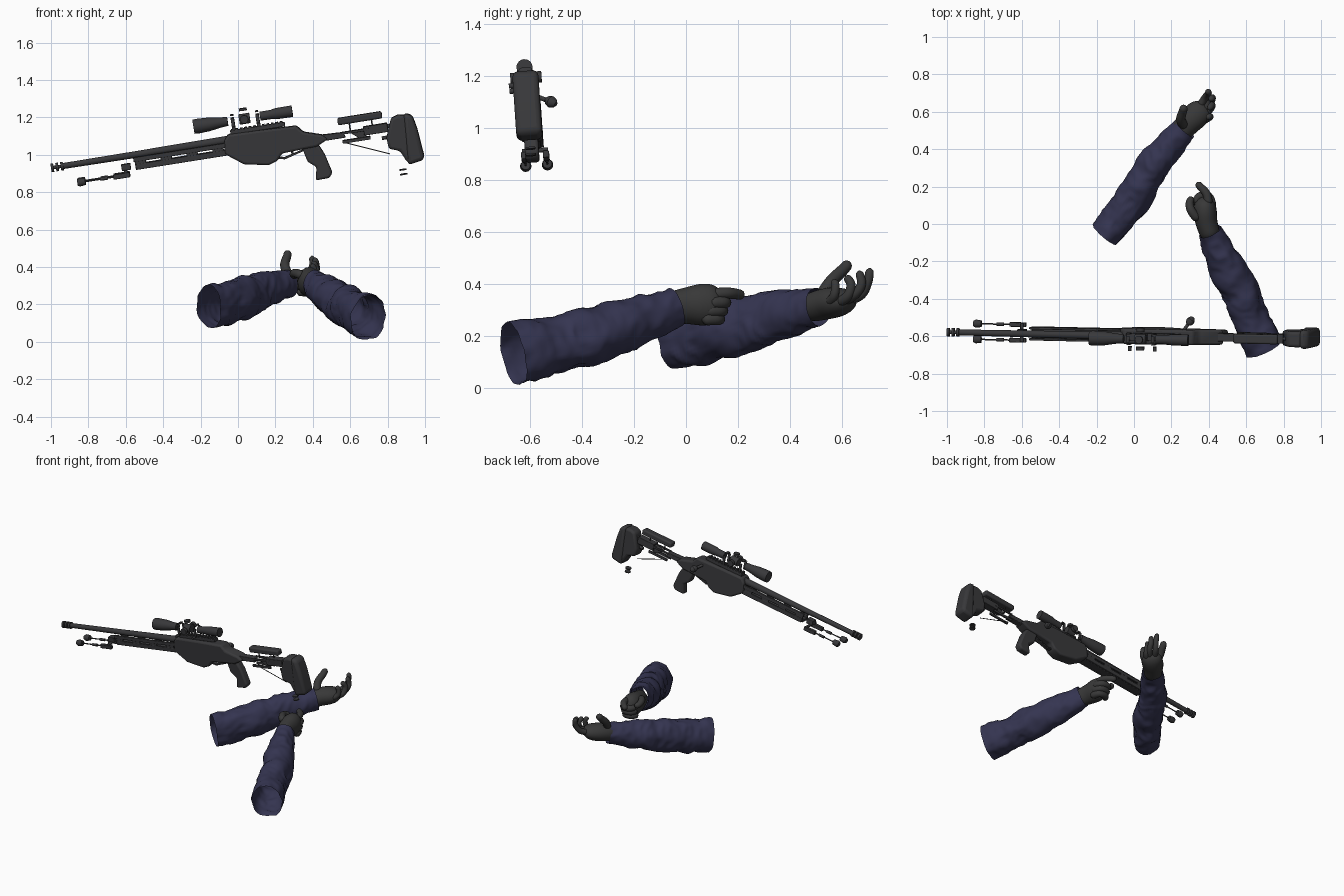
import bpy, bmesh, math
from mathutils import Vector, Matrix, noise

if "Cube" in bpy.data.objects:
    bpy.data.objects.remove(bpy.data.objects["Cube"])


def material(name, colour):
    mat = bpy.data.materials.new(name)
    mat.use_nodes = True
    mat.diffuse_color = (*colour, 1)
    mat.node_tree.nodes["Principled BSDF"].inputs["Base Color"].default_value = (*colour, 1)
    return mat


GUN = material("gunmetal", (.04, .04, .043))
GLOVE = material("glove charcoal", (.04, .04, .04))
CLOTH = material("navy cloth", (.035, .035, .082))

# Rifle frame: local x runs along the barrel, local z is up from the bore
RIFLE = (Matrix.Translation((0, -.6, 1.088)) @ Matrix.Rotation(-.022, 4, "Z")
         @ Matrix.Rotation(-.157, 4, "Y") @ Matrix.Rotation(.07, 4, "X"))
WORLD = Matrix.Identity(4)


def finish(name, bm, mat, frame, angle=35, bevel=0):
    bmesh.ops.recalc_face_normals(bm, faces=bm.faces)
    bm.transform(frame)
    mesh = bpy.data.meshes.new(name)
    bm.to_mesh(mesh)
    bm.free()
    mesh.materials.append(mat)
    mesh.shade_smooth()
    mesh.set_sharp_from_angle(angle=math.radians(angle))
    obj = bpy.data.objects.new(name, mesh)
    bpy.context.collection.objects.link(obj)
    if bevel:
        mod = obj.modifiers.new("edge_bevel", "BEVEL")
        mod.width, mod.segments = bevel, 3


def prism(name, outline, half, bevel=.004, y=0):
    """Side outline in rifle space, extruded across its width."""
    bm = bmesh.new()
    face = bm.faces.new([bm.verts.new((u, y - half, w)) for u, w in outline])
    grown = bmesh.ops.extrude_face_region(bm, geom=[face])["geom"]
    bmesh.ops.translate(bm, vec=(0, 2 * half, 0),
                        verts=[v for v in grown if isinstance(v, bmesh.types.BMVert)])
    finish(name, bm, GUN, RIFLE, bevel=bevel)


def box(name, u, w, half, bevel=.003, y=0):
    prism(name, [(u[0], w[0]), (u[1], w[0]), (u[1], w[1]), (u[0], w[1])], half, bevel, y)


def skin(bm, rings, cap):
    for a, b in zip(rings, rings[1:]):
        for i in range(len(a)):
            j = (i + 1) % len(a)
            bm.faces.new((a[i], a[j], b[j], b[i]))
    if cap:
        bm.faces.new(rings[0])
        bm.faces.new(rings[-1])


def rod(name, start, end, profile, sides=20):
    """Turned part between two points; profile holds (fraction, radius)."""
    start, end = Vector(start), Vector(end)
    turn = (end - start).to_track_quat("Z", "Y")
    bm, rings = bmesh.new(), []
    for f, r in profile:
        centre = start.lerp(end, f)
        rings.append([bm.verts.new(centre + turn @ Vector((r * math.cos(a), r * math.sin(a), 0)))
                      for a in (math.tau * i / sides for i in range(sides))])
    skin(bm, rings, True)
    finish(name, bm, GUN, RIFLE)


def plain(r):
    return [(0, r), (1, r)]


def limb(name, controls, mat, steps=8, sides=20, rounded=True, folds=0):
    """Soft tube through (x, y, z, half width, half height) controls."""
    pts = [Vector(c) for c in controls]
    pts = [2 * pts[0] - pts[1]] + pts + [2 * pts[-1] - pts[-2]]
    path = []
    for a, b, c, d in zip(pts, pts[1:], pts[2:], pts[3:]):
        for s in range(steps):
            t = s / steps
            path.append((2 * b + (c - a) * t + (2 * a - 5 * b + 4 * c - d) * t ** 2
                         + (3 * b - a - 3 * c + d) * t ** 3) / 2)
    path.append(pts[-2])
    centres = [Vector(p[:3]) for p in path]
    lengths = [0]
    for a, b in zip(centres, centres[1:]):
        lengths.append(lengths[-1] + (b - a).length)
    side, bm, rings = None, bmesh.new(), []
    last = len(path) - 1
    for i, p in enumerate(path):
        tangent = (centres[min(i + 1, last)] - centres[max(i - 1, 0)]).normalized()
        side = tangent.cross(Vector((0, 0, 1))) if side is None else side - tangent * side.dot(tangent)
        side.normalize()
        up = side.cross(tangent)
        scale = 1
        if rounded:
            near = min(lengths[i], lengths[-1] - lengths[i]) / min(p[3], p[4])
            scale = max(.25, math.sqrt(1 - (1 - min(near, 1)) ** 2))
        ring = []
        for k in range(sides):
            ang = math.tau * k / sides
            offset = side * p[3] * math.cos(ang) + up * p[4] * math.sin(ang)
            wave = 1
            if folds:
                spot = centres[i] * 3 + offset * 9 + tangent * lengths[i] * 7
                wave += folds * (noise.noise(spot) + .25 - abs(noise.noise(spot * 1.7)))
            ring.append(bm.verts.new(centres[i] + offset * scale * wave))
        rings.append(ring)
    skin(bm, rings, rounded)
    finish(name, bm, mat, WORLD, 60)


# Barrel and muzzle brake
rod("barrel", (-.95, 0, 0), (0, 0, 0), [(0, .016), (.4, .018), (1, .023)])
rod("muzzle_core", (-1.01, 0, 0), (-.94, 0, 0), plain(.009))
for i in range(3):
    u = -1.012 + i * .026
    rod("muzzle_baffle", (u, 0, 0), (u + .014, 0, 0), plain(.023))

# Slotted handguard: side rails with narrow gaps, joined by posts
box("handguard_floor", (-.565, -.06), (-.08, -.062), .026)
for y in (-.03, .03):
    box("handguard_upper_rail", (-.57, -.06), (-.037, -.012), .006, y=y)
    box("handguard_lower_rail", (-.56, -.06), (-.08, -.049), .006, y=y)
    for i in range(4):
        u = -.565 + i * .14
        box("handguard_post", (u, u + .06), (-.07, -.02), .005, y=y)

# Receiver, magazine and trigger
prism("receiver", [(-.075, 0), (-.05, .03), (.13, .026), (.32, .018), (.35, -.02), (.445, -.05),
                   (.475, -.078), (.41, -.108), (.34, -.11), (.22, -.115), (.19, -.15),
                   (.14, -.166), (.01, -.14), (-.083, -.07)], .041, .012)
prism("trigger_guard", [(.19, -.14), (.23, -.15), (.335, -.122), (.335, -.112), (.23, -.138),
                        (.19, -.128)], .012, .002)
prism("trigger", [(.27, -.105), (.285, -.105), (.278, -.135), (.268, -.135)], .005, .001)
prism("pistol_grip", [(.33, -.1), (.42, -.1), (.444, -.154), (.47, -.26), (.45, -.285),
                      (.375, -.287), (.391, -.216), (.348, -.182)], .027, .012)
box("scope_rail", (-.035, .26), (.025, .048), .02)
for i in range(12):
    u = -.03 + i * .024
    box("rail_tooth", (u, u + .014), (.046, .054), .02, .001)
rod("bolt_stem", (.255, .02, -.005), (.297, .083, -.04), plain(.009))
rod("bolt_knob", (.285, .066, -.028), (.31, .103, -.054),
    [(0, .008), (.2, .018), (.5, .023), (.8, .018), (1, .008)])

# Telescopic sight, set slightly to one side
SIGHT = -.008
rod("scope_objective", (-.225, SIGHT, .099), (-.04, SIGHT, .099),
    [(0, .038), (.1, .04), (.45, .037), (.75, .028), (1, .024)])
rod("scope_eyepiece", (.135, SIGHT, .099), (.31, SIGHT, .099),
    [(0, .024), (.35, .025), (.5, .03), (1, .031)])
rod("turret_body", (.022, SIGHT, .099), (.08, SIGHT, .099), plain(.028))
rod("elevation_cap", (.05, SIGHT, .143), (.05, SIGHT, .157), plain(.021))
for y in (-.06, .04):
    rod("windage_cap", (.05, SIGHT + y, .099), (.05, SIGHT + y + .02, .099), plain(.022))
for u in (-.022, .112):
    for y in (-.028, .028):
        box("scope_clamp", (u, u + .018), (.055, .115), .004, .001, SIGHT + y)
    box("scope_clamp_top", (u, u + .018), (.125, .133), .018, .001, SIGHT)
    rod("clamp_screw", (u + .01, -.075, .06), (u + .01, -.05, .06), plain(.01))

# Folding stock, cheek rest and butt
prism("stock_hinge", [(.43, -.05), (.56, -.055), (.57, -.085), (.46, -.085)], .022)
box("stock_beam", (.67, .8), (-.09, -.042), .026)
for y in (-.022, .022):
    box("stock_upper_strut", (.55, .7), (-.066, -.054), .005, .001, y)
    box("stock_lower_strut", (.55, .7), (-.115, -.098), .005, .001, y)
prism("stock_web", [(.6, -.066), (.68, -.05), (.68, -.108), (.64, -.1)], .012)
box("cheek_rest", (.54, .78), (-.014, .024), .026, .01)
for u in (.6, .72):
    rod("cheek_post", (u, 0, -.06), (u, 0, -.01), plain(.004))
rod("stock_cable", (.56, 0, -.112), (.79, 0, -.21), plain(.0025), 8)
for w in (-.06, -.12):
    rod("butt_rod", (.76, 0, w), (.86, 0, w), plain(.01))
prism("butt_body", [(.825, -.02), (.86, -.01), (.905, -.015), (.905, -.265), (.875, -.27),
                    (.845, -.2), (.788, -.18), (.785, -.12)], .042, .016)
prism("butt_pad", [(.895, -.005), (.94, -.022), (.955, -.1), (.97, -.26), (.95, -.27),
                   (.875, -.282), (.88, -.2)], .05, .02)
for w in (-.3, -.325):
    rod("monopod_disc", (.845, 0, w), (.845, 0, w - .007), plain(.02))

# Folded bipod
box("bipod_mount", (-.64, -.59), (-.075, -.04), .02)
rod("bipod_crossbar", (-.62, -.05, -.08), (-.62, .05, -.08), plain(.009))
for y in (-.042, .042):
    box("bipod_joint", (-.69, -.6), (-.112, -.085), .012, .004, y)
    rod("bipod_leg", (-.86, y, -.098), (-.68, y, -.098), plain(.004))
    rod("bipod_collar", (-.76, y, -.098), (-.72, y, -.098), plain(.009))
    rod("bipod_foot", (-.885, y, -.098), (-.842, y, -.098), [(0, .016), (.3, .022), (1, .018)])

# Sleeves, open at the upper end
limb("left_sleeve", [(-.155, -.058, .188, .085, .117), (-.06, .06, .21, .09, .114),
                     (.03, .19, .237, .094, .11), (.1, .31, .265, .09, .1),
                     (.18, .41, .29, .08, .088), (.268, .51, .312, .064, .07)],
     CLOTH, 12, 44, False, .14)
limb("right_sleeve", [(.698, -.663, .126, .101, .122), (.615, -.49, .168, .098, .11),
                      (.567, -.365, .2, .1, .107), (.48, -.2, .255, .092, .095),
                      (.405, -.04, .312, .064, .074)],
     CLOTH, 14, 44, False, .14)

# Gloved palms
limb("left_palm", [(.22, .45, .3, .05, .052), (.285, .535, .322, .066, .06),
                   (.335, .585, .33, .07, .056), (.385, .635, .34, .056, .036)], GLOVE)
limb("right_palm", [(.42, -.09, .305, .05, .055), (.39, 0, .315, .058, .07),
                    (.38, .07, .32, .062, .08), (.38, .15, .322, .05, .068)], GLOVE)


def finger(name, joints, radius=.021):
    limb(name, [(*j, radius * (1 - .08 * i), radius * (1 - .08 * i))
                for i, j in enumerate(joints)], GLOVE, 6, 14)


# Left fingers curl upward
finger("left_thumb", [(.27, .52, .35), (.25, .56, .41), (.262, .605, .455), (.268, .63, .485)], .027)
finger("left_index", [(.345, .62, .335), (.38, .675, .36), (.398, .7, .41), (.395, .708, .46)])
finger("left_middle", [(.37, .6, .33), (.41, .65, .36), (.42, .675, .4), (.41, .665, .45)])
finger("left_ring", [(.375, .58, .325), (.412, .62, .35), (.417, .635, .395), (.4, .615, .43)])
finger("left_little", [(.37, .55, .325), (.405, .57, .355), (.405, .575, .395), (.388, .565, .41)], .019)

# Right fingers close round a grip, the index reaches forward
finger("right_index", [(.4, .1, .36), (.388, .16, .364), (.357, .197, .36), (.334, .22, .355)], .024)
finger("right_thumb", [(.345, .02, .355), (.307, .07, .368), (.297, .11, .36), (.31, .145, .35)], .025)
for i, name in enumerate(("right_middle", "right_ring", "right_little")):
    z, back = .328 - i * .032, i * .012
    finger(name, [(.42, .085 - back, z), (.4, .145 - back, z), (.35, .148 - back, z),
                  (.325, .11 - back, z)], .025)
